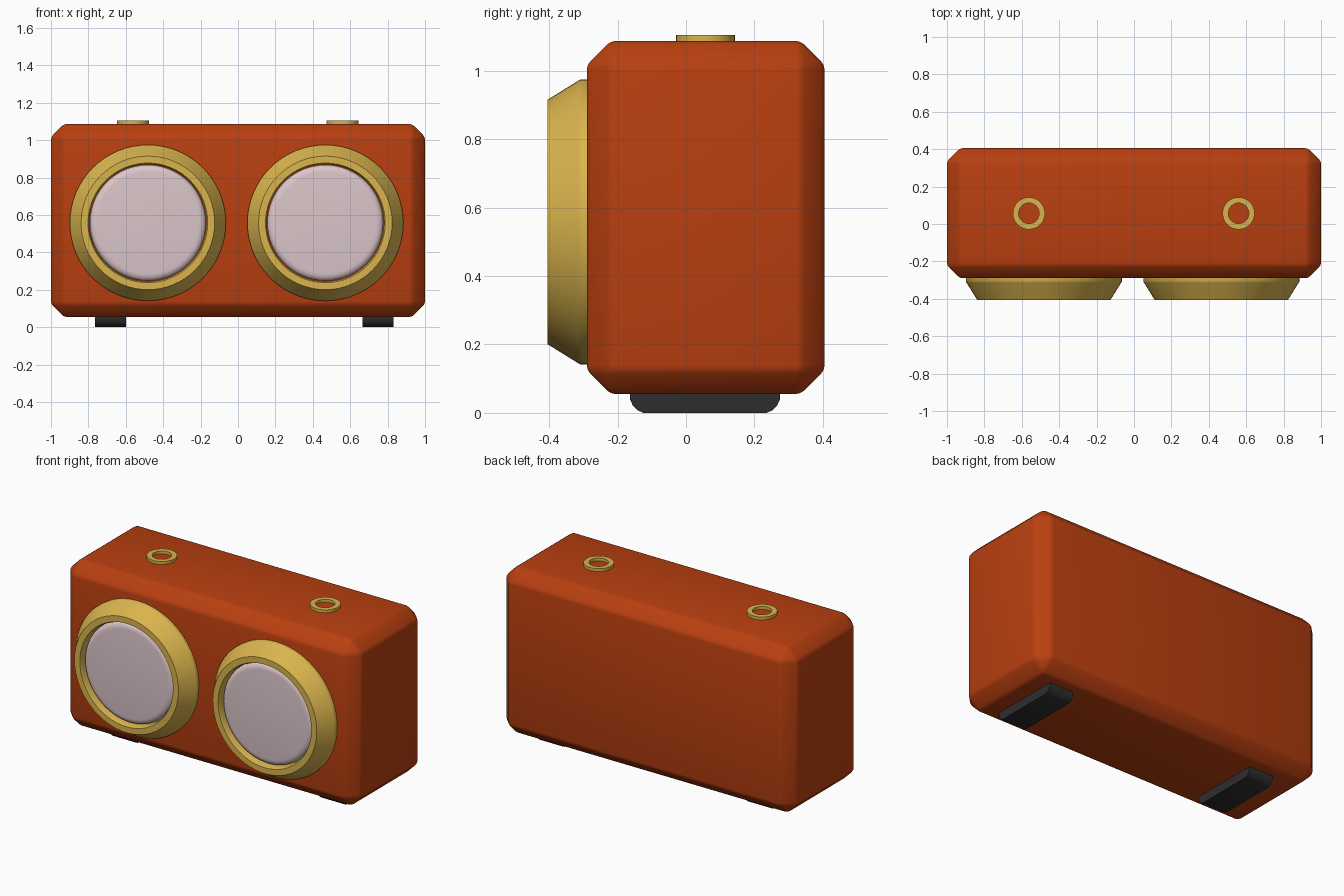
import bpy, bmesh, math
from mathutils import Matrix, Vector

if "Cube" in bpy.data.objects:
    bpy.data.objects.remove(bpy.data.objects["Cube"])


def material(name, r, g, b):
    m = bpy.data.materials.new(name)
    m.diffuse_color = (r, g, b, 1)
    m.use_nodes = True
    m.node_tree.nodes["Principled BSDF"].inputs["Base Color"].default_value = m.diffuse_color
    return m


ORANGE = material("burnt orange", 0.485, 0.050, 0.005)
GOLD = material("gold", 0.70, 0.456, 0.075)
PINK = material("pale pink", 0.71, 0.565, 0.59)
BLACK = material("soft black", 0.027, 0.027, 0.027)


def finish(name, bm, mat, angle=35):
    bmesh.ops.recalc_face_normals(bm, faces=bm.faces)
    me = bpy.data.meshes.new(name)
    bm.to_mesh(me)
    bm.free()
    ob = bpy.data.objects.new(name, me)
    bpy.context.collection.objects.link(ob)
    me.materials.append(mat)
    bpy.ops.object.select_all(action='DESELECT')
    bpy.context.view_layer.objects.active = ob
    ob.select_set(True)
    bpy.ops.object.shade_smooth_by_angle(angle=math.radians(angle))
    return ob


def box_bmesh(lo, hi):
    lo, hi = Vector(lo), Vector(hi)
    bm = bmesh.new()
    bmesh.ops.create_cube(bm, size=1, matrix=Matrix.Translation((lo + hi) / 2)
                          @ Matrix.Diagonal((*(hi - lo), 1)))
    return bm


def lathe(name, profile, centre, mat, to_front, closed, steps=64):
    """Spin (radius, height) points about z, optionally turned to face -y."""
    bm = bmesh.new()
    rows = []
    for i in range(steps):
        a = 2 * math.pi * i / steps
        rows.append([bm.verts.new((r * math.cos(a), r * math.sin(a), h)) for r, h in profile])
    n = len(profile)
    for i in range(steps):
        p, q = rows[i], rows[(i + 1) % steps]
        for j in range(n if closed else n - 1):
            k = (j + 1) % n
            bm.faces.new((p[j], q[j], q[k], p[k]))
    if not closed:
        bm.faces.new([row[0] for row in rows])
        bm.faces.new([row[-1] for row in rows])
    rot = Matrix.Rotation(math.pi / 2, 4, 'X') if to_front else Matrix()
    bm.transform(Matrix.Translation(centre) @ rot)
    return finish(name, bm, mat)


# Body: chamfered box with softened chamfer edges
bm = box_bmesh((-1, -0.29, 0.055), (1, 0.405, 1.087))
bmesh.ops.bevel(bm, geom=bm.edges[:], offset=0.07, segments=1, affect='EDGES')
bmesh.ops.bevel(bm, geom=bm.edges[:], offset=0.014, segments=2, profile=0.5, affect='EDGES')
finish("body", bm, ORANGE, 40)

# Speaker rings and domed-edge discs (heights measured forward from y = -0.29)
ring = [(0.417, -0.01), (0.417, 0.018), (0.414, 0.023), (0.357, 0.115),
        (0.320, 0.115), (0.313, 0.100), (0.313, -0.01)]
disc = [(0.31, -0.005), (0.31, 0.068)]
for i in range(1, 6):
    a = math.pi / 2 * i / 5
    disc.append((0.272 + 0.038 * math.cos(a), 0.068 + 0.028 * math.sin(a)))
for side, x in (("left", -0.482), ("right", 0.467)):
    lathe(side + "_speaker_ring", ring, (x, -0.29, 0.558), GOLD, True, True)
    lathe(side + "_speaker_disc", disc, (x, -0.29, 0.558), PINK, True, False)

# Small rings on the top
top_ring = [(0.086, -0.01), (0.086, 0.018), (0.055, 0.018), (0.055, -0.01)]
for side, x in (("left", -0.562), ("right", 0.559)):
    lathe(side + "_top_ring", top_ring, (x, 0.057, 1.087), GOLD, False, True, 32)

# Feet: bars with rounded lower ends
for side, x in (("left", -0.682), ("right", 0.749)):
    bm = box_bmesh((x - 0.083, -0.163, 0), (x + 0.083, 0.274, 0.07))
    ends = [e for e in bm.edges if all(v.co.z < 0.01 for v in e.verts)
            and abs(e.verts[0].co.y - e.verts[1].co.y) < 0.01]
    bmesh.ops.bevel(bm, geom=ends, offset=0.038, segments=3, profile=0.4, affect='EDGES')
    finish(side + "_foot", bm, BLACK)
